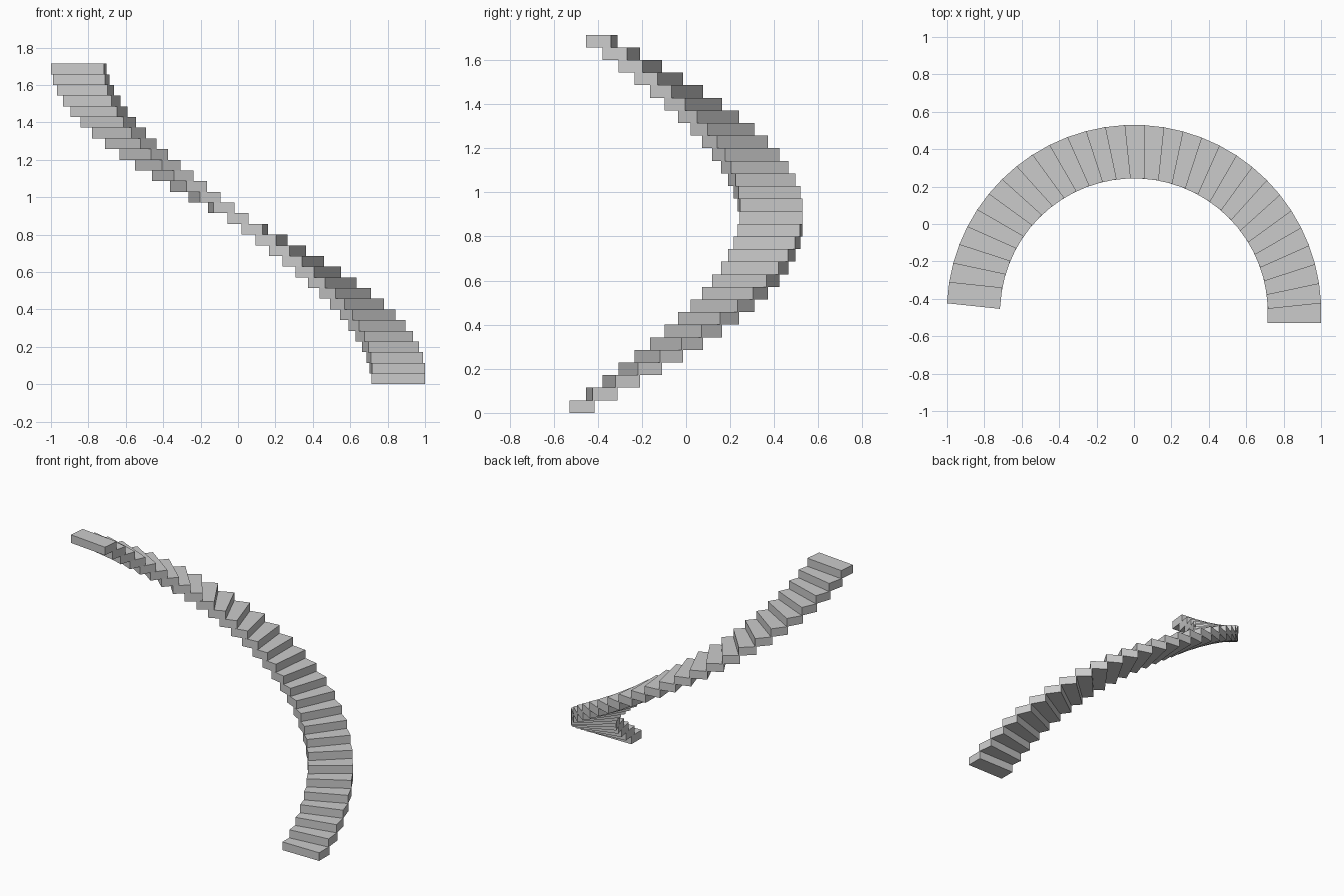
import bpy
import math
from mathutils import Matrix

# Remove the default cube only
cube = bpy.data.objects.get("Cube")
if cube:
    bpy.data.objects.remove(cube, do_unlink=True)

# Staircase proportions
STEPS = 30
OUTER_RADIUS = 1.0
WIDTH = OUTER_RADIUS / 3.5
DEPTH = WIDTH * 0.4
RISE = WIDTH * 0.2
TURN = math.radians(6)
CENTRE_Y = -(OUTER_RADIUS - DEPTH / 2) / 2

# Plain grey stone
stone = bpy.data.materials.new("grey_stone")
stone.use_nodes = True
colour = (0.6, 0.6, 0.6, 1)
stone.diffuse_color = colour
stone.node_tree.nodes["Principled BSDF"].inputs["Base Color"].default_value = colour


def add_step(index):
    """One box tread, pushed out to the radius, then swung round the axis."""
    bpy.ops.mesh.primitive_cube_add(size=1)
    step = bpy.context.object
    step.name = f"step_{index + 1:02d}"
    step.data.transform(
        Matrix.Translation((OUTER_RADIUS - WIDTH / 2, 0, RISE / 2))
        @ Matrix.Diagonal((WIDTH, DEPTH, RISE, 1)))
    step.location = (0, CENTRE_Y, index * RISE)
    step.rotation_euler.z = index * TURN
    step.data.materials.append(stone)


# Curved flight, rising counter-clockwise
for i in range(STEPS):
    add_step(i)
